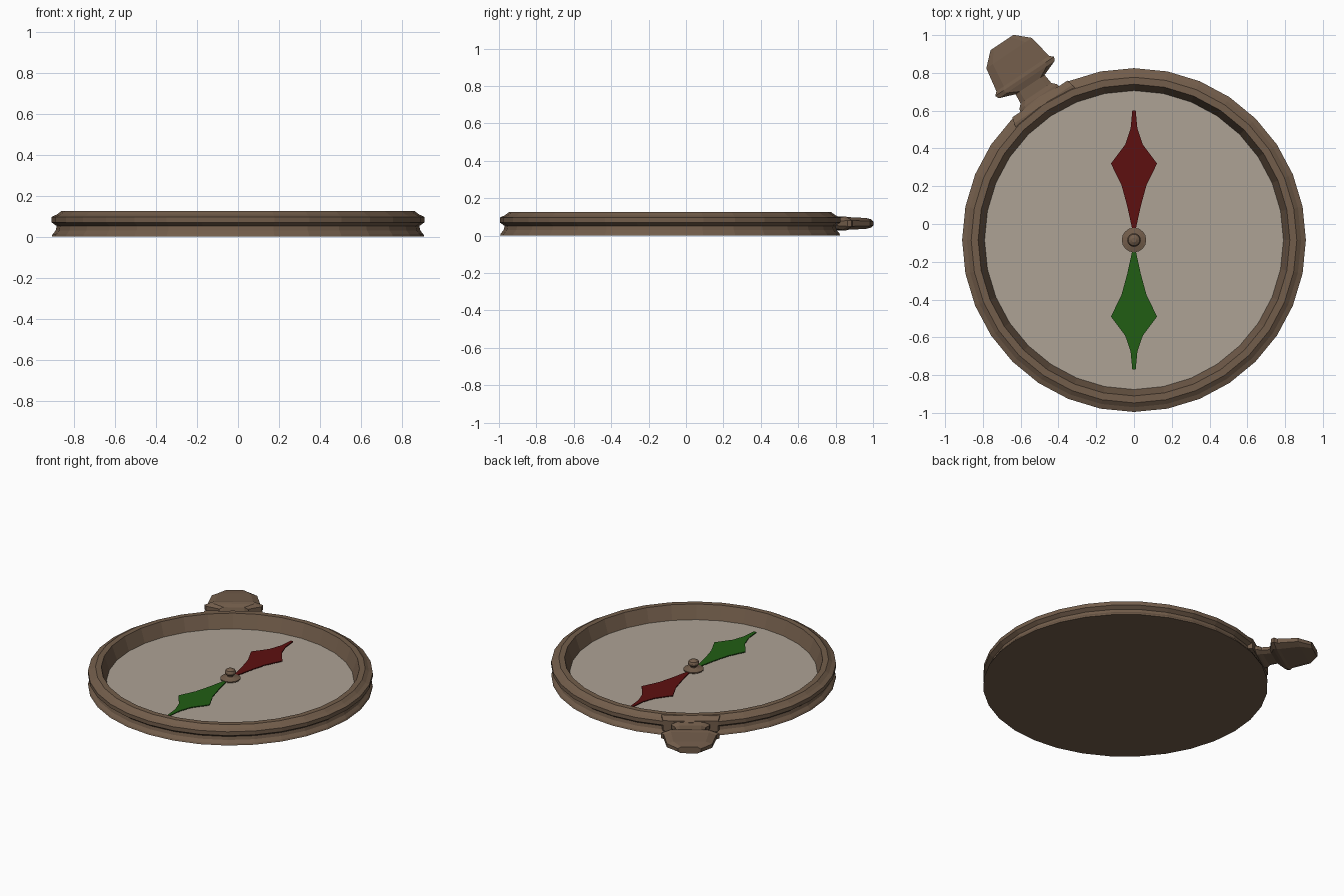
import bpy, bmesh, math
from mathutils import Vector

if "Cube" in bpy.data.objects:
    bpy.data.objects.remove(bpy.data.objects["Cube"])

CY = -0.085                      # centre of the round case
ANG = math.radians(33.75)        # knob direction, measured from +y
U = Vector((-math.sin(ANG), math.cos(ANG), 0))
V = Vector((math.cos(ANG), math.sin(ANG), 0))
C = Vector((0, CY, 0))


def material(name, rgb):
    m = bpy.data.materials.new(name)
    m.diffuse_color = (*rgb, 1)
    m.use_nodes = True
    m.node_tree.nodes["Principled BSDF"].inputs["Base Color"].default_value = m.diffuse_color
    return m


brown = material("brown", (0.17, 0.11, 0.07))
cream = material("cream", (0.42, 0.365, 0.30))
red = material("red", (0.11, 0.005, 0.005))
green = material("green", (0.015, 0.11, 0.007))


def finish(name, bm, mat):
    bmesh.ops.recalc_face_normals(bm, faces=bm.faces)
    me = bpy.data.meshes.new(name)
    bm.to_mesh(me)
    bm.free()
    me.materials.append(mat)
    ob = bpy.data.objects.new(name, me)
    bpy.context.collection.objects.link(ob)
    return ob


def loft(name, rings, mat, caps=True):
    """Skin a list of closed rings, capping both ends."""
    bm = bmesh.new()
    loops = [[bm.verts.new(p) for p in r] for r in rings]
    n = len(loops[0])
    for a, b in zip(loops, loops[1:]):
        for i in range(n):
            j = (i + 1) % n
            bm.faces.new((a[i], a[j], b[j], b[i]))
    if caps:
        bm.faces.new(loops[0])
        bm.faces.new(loops[-1])
    return finish(name, bm, mat)


def circle(r, z, n):
    return [C + Vector((r * math.sin(2 * math.pi * i / n),
                        r * math.cos(2 * math.pi * i / n), z)) for i in range(n)]


# case: closed bottom, grooved outer wall, rim and inner wall
case = [(0.91, 0), (0.905, 0.012), (0.89, 0.03), (0.885, 0.052), (0.91, 0.07),
        (0.91, 0.097), (0.885, 0.108), (0.862, 0.125), (0.825, 0.125), (0.79, 0.027)]
loft("case", [circle(r, z, 32) for r, z in case], brown)

# dial face
bm = bmesh.new()
bm.faces.new([bm.verts.new(p) for p in circle(0.792, 0.03, 32)])
finish("dial", bm, cream)

# needle halves: half-outline (distance, half width)
outline = [(0.04, 0.009), (0.07, 0.012), (0.18, 0.036), (0.29, 0.066), (0.405, 0.122),
           (0.505, 0.047), (0.59, 0.018), (0.685, 0.009)]
for name, s, mat in (("needle_north", 1, red), ("needle_south", -1, green)):
    rings = [[C + Vector((x * w, s * d, z))
              for x, z in ((-1, 0.046), (1, 0.046), (1, 0.052), (-1, 0.052))]
             for d, w in outline]
    loft(name, rings, mat)

# pivot: collar, stem and small ball
pivot = [(0.03, 0.03), (0.03, 0.044), (0.065, 0.047), (0.065, 0.055), (0.035, 0.062),
         (0.02, 0.068), (0.02, 0.074), (0.034, 0.085), (0.036, 0.097),
         (0.03, 0.11), (0.012, 0.12)]
loft("pivot", [circle(r, z, 16) for r, z in pivot], brown)


# knob: flattened octagonal sections along the radial axis
def section(a, w, t, zc=0.065):
    pts = [(1, -0.45), (1, 0.45), (0.72, 1), (-0.72, 1),
           (-1, 0.45), (-1, -0.45), (-0.72, -1), (0.72, -1)]
    return [C + U * a + V * (w * x) + Vector((0, 0, zc + t * z)) for x, z in pts]


knob = [(0.86, 0.13, 0.034), (0.912, 0.12, 0.03), (0.935, 0.098, 0.024),
        (0.99, 0.092, 0.024), (1.022, 0.178, 0.034), (1.042, 0.187, 0.037),
        (1.06, 0.168, 0.034), (1.19, 0.145, 0.029), (1.258, 0.073, 0.022)]
loft("knob", [section(*k) for k in knob], brown)

# mounting plate where the knob meets the rim
plate = [(0.835, 0.19, 0.122), (0.865, 0.185, 0.122), (0.898, 0.175, 0.103)]
loft("knob_mount", [[C + U * a + V * (w * x) + Vector((0, 0, z))
                     for x, z in ((-1, 0.03), (1, 0.03), (1, top), (-1, top))]
                    for a, w, top in plate], brown)
